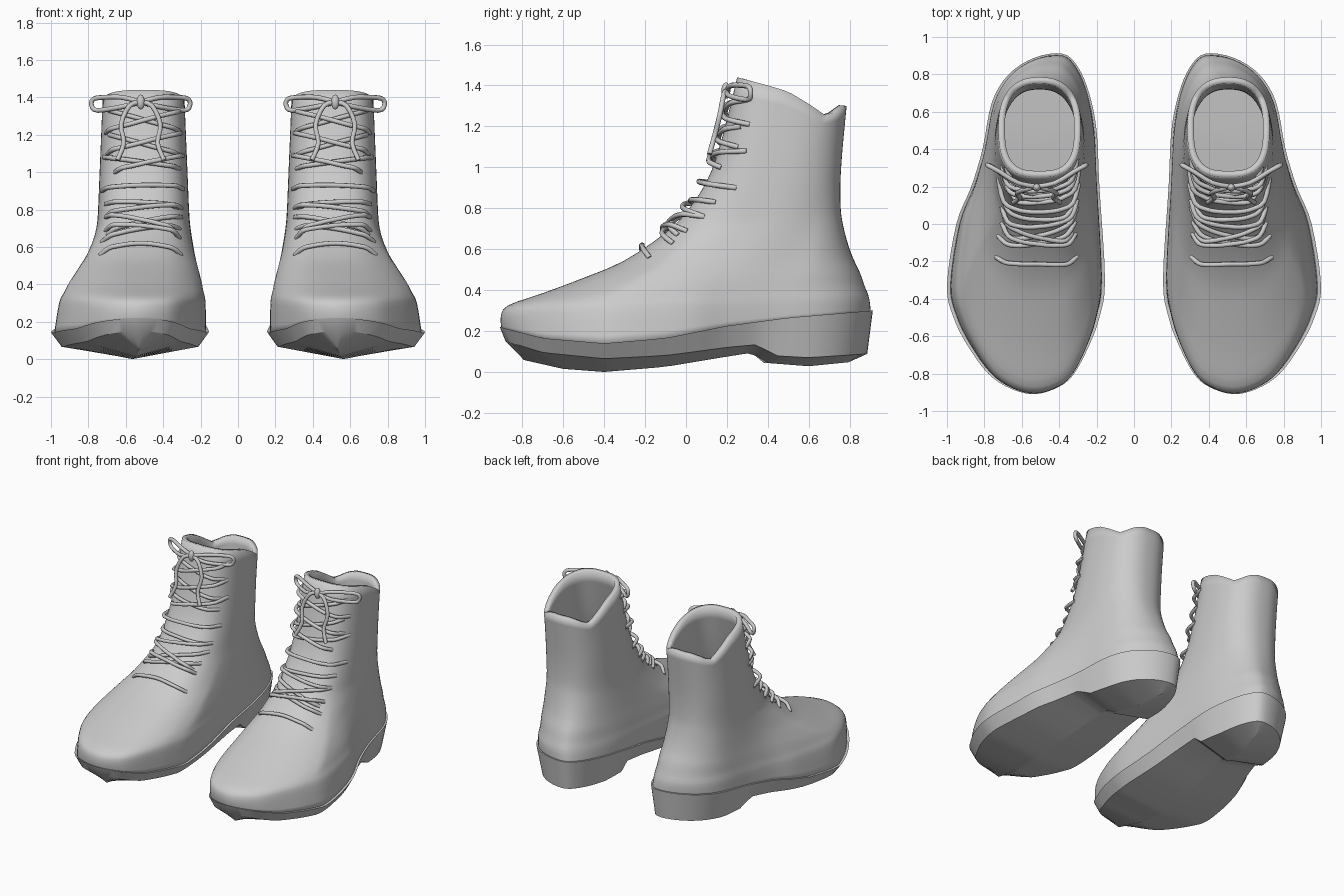
import bpy, bmesh
from math import sin, cos, pi
from mathutils import Vector
from mathutils.bvhtree import BVHTree

if "Cube" in bpy.data.objects:
    bpy.data.objects.remove(bpy.data.objects["Cube"])


def spline(pts, sub, closed):
    """Catmull-Rom curve through the points."""
    n, out = len(pts), []
    get = (lambda i: pts[i % n]) if closed else (lambda i: pts[min(max(i, 0), n - 1)])
    for i in range(n if closed else n - 1):
        a, b, c, d = (Vector(get(i + k)) for k in (-1, 0, 1, 2))
        for s in range(sub):
            t = s / sub
            out.append(0.5 * (2 * b + (c - a) * t + (2 * a - 5 * b + 4 * c - d) * t * t
                              + (3 * b - a - 3 * c + d) * t ** 3))
    if not closed:
        out.append(Vector(pts[-1]))
    return out


def table(rows, y):
    """Linear lookup over y."""
    if y <= rows[0][0]:
        return rows[0][1]
    for (y0, z0), (y1, z1) in zip(rows, rows[1:]):
        if y <= y1:
            return z0 + (z1 - z0) * (y - y0) / (y1 - y0)
    return rows[-1][1]


def loft(name, rings, angle, closed=False):
    """Skin a stack of rings into a shaded object."""
    n = len(rings[0])
    verts = [v for r in rings for v in r]
    faces = [(k * n + i, k * n + (i + 1) % n, (k + 1) * n + (i + 1) % n, (k + 1) * n + i)
             for k in range(len(rings) - 1) for i in range(n)]
    me = bpy.data.meshes.new(name)
    me.from_pydata(verts, [], faces)
    if closed:
        bm = bmesh.new()
        bm.from_mesh(me)
        bmesh.ops.remove_doubles(bm, verts=bm.verts, dist=0.0005)
        bmesh.ops.recalc_face_normals(bm, faces=bm.faces)
        bm.to_mesh(me)
        bm.free()
    ob = bpy.data.objects.new(name, me)
    bpy.context.collection.objects.link(ob)
    bpy.ops.object.select_all(action='DESELECT')
    ob.select_set(True)
    bpy.context.view_layer.objects.active = ob
    bpy.ops.object.shade_smooth_by_angle(angle=angle)
    return ob, BVHTree.FromPolygons(verts, faces)


def mirror(ob):
    m = ob.modifiers.new("pair", 'MIRROR')
    m.use_mirror_merge = False


# Footprint outline, from the toe round the outer side to the heel and back
FOOT = [(.53, -.91), (.66, -.88), (.78, -.8), (.89, -.65), (.965, -.5), (1.0, -.33), (.95, 0),
        (.87, .2), (.81, .4), (.76, .65), (.67, .8), (.53, .89), (.38, .91), (.30, .84),
        (.24, .7), (.20, .5), (.185, .2), (.155, -.3), (.185, -.5), (.24, -.65), (.32, -.8),
        (.40, -.87)]
SUB = 4
outline = spline(FOOT, SUB, True)
BACK, COUNT = 12 * SUB, 22 * SUB
OUTER = sorted((p.y, p.x) for p in outline[:BACK + 1])
INNER = sorted((p.y, p.x) for p in outline[BACK:] + outline[:1])

# Side-view height lines
SOLE_TOP = [(-.91, .22), (-.7, .165), (-.4, .14), (-.1, .165), (.2, .225), (.5, .265), (.91, .30)]
SOLE_EDGE = [(-.91, .16), (-.7, .095), (-.4, .065), (-.1, .08), (.2, .12), (.36, .135),
             (.42, .08), (.6, .07), (.91, .09)]
SOLE_KEEL = [(-.87, .10), (-.8, .06), (-.6, .015), (-.4, 0), (-.1, .025), (.2, .075),
             (.33, .095), (.38, .045), (.6, .028), (.87, .055)]
COLLAR = [(.25, 1.44), (.4, 1.40), (.5, 1.37), (.6, 1.31), (.68, 1.255), (.72, 1.265), (.78, 1.30)]
MID = [(-.91, .53), (-.33, .575), (.2, .53), (.5, .5), (.91, .42)]  # centre line x over y


def foot_ring(sx, sy, heights, dz=0):
    ring = []
    for p in outline:
        y = p.y * sy
        c = table(MID, p.y)
        ring.append((c + (p.x - c) * sx, y, table(heights, y) + dz))
    return ring


# Sole with stepped heel and keeled underside
sole, _ = loft("sole", [foot_ring(-.01, .9, SOLE_TOP), foot_ring(1, 1, SOLE_TOP),
                        foot_ring(.87, .97, SOLE_EDGE), foot_ring(-.01, .87, SOLE_KEEL)], .5, True)
mirror(sole)

# Upper: levels of front y, front z, back y, back z, blend from foot to shaft shape
LEVELS = [(-.905, .27, .895, .36, .17), (-.87, .325, .873, .42, .27), (-.7, .385, .848, .49, .38),
          (-.5, .46, .815, .56, .54), (-.3, .545, .787, .64, .73), (-.1, .68, .763, .74, .95),
          (0, .78, .755, .82, 1), (.1, .93, .755, .94, 1), (.17, 1.12, .765, 1.09, 1),
          (.25, 1.44, .785, 1.30, 1)]
base = foot_ring(.96, .99, SOLE_TOP, -.01)
columns = []
for i, p in enumerate(outline):
    f = min(max((p.y + .91) / 1.82, 0), 1)
    # matching point on the rounded shaft outline
    side, t = (1, i / BACK) if i <= BACK else (-1, (COUNT - i) / (COUNT - BACK))
    co, si = cos(pi * t), max(sin(pi * t), 0)
    e = 2 / 2.8 if co > 0 else 2 / 2.4
    u = si ** e if 0 < t < 1 else 0
    g = .5 - .5 * abs(co) ** e * (1 if co > 0 else -1)
    col = [base[i]]
    for yf, zf, yb, zb, b in LEVELS:
        half = .25 - .03 * min(max((zf - .6) / .8, 0), 1)
        v = f + (g - f) * b
        y = yf + (yb - yf) * v
        px = min(p.x, table(OUTER, y)) if side > 0 else max(p.x, table(INNER, y))
        x = px + (.505 + side * half * u - px) * b
        z = table(COLLAR, y) if zf > 1.4 else zf + (zb - zf) * v
        col.append((x, y, z))
    columns.append(spline(col, 3, False))
upper, surface = loft("boot_upper", [list(r) for r in zip(*columns)], 1.0)
wall = upper.modifiers.new("leather", 'SOLIDIFY')
wall.thickness, wall.offset = .035, -1
mirror(upper)

# Laces
lace = bpy.data.curves.new("laces", 'CURVE')
lace.dimensions = '3D'
lace.bevel_depth, lace.bevel_resolution, lace.use_fill_caps = .013, 2, True


def add_lace(pts):
    pts = spline(pts, 3, False)
    for s in (1, -1):
        sp = lace.splines.new('POLY')
        sp.points.add(len(pts) - 1)
        for q, p in zip(sp.points, pts):
            q.co = (p.x * s, p.y, p.z, 1)


# Lace rows draped over the front: inner z, outer z, rise in the middle, inner x, outer x
ROWS = [(.56, .56, .045, .30, .74), (.65, .69, .02, .31, .71), (.70, .63, .02, .31, .73),
        (.67, .76, .01, .33, .71), (.76, .67, .01, .30, .70), (.81, .76, .01, .30, .71),
        (.81, .83, .01, .32, .71), (.91, .90, .01, .29, .73), (1.02, 1.08, 0, .31, .72),
        (1.09, 1.00, 0, .29, .66), (1.09, 1.2, 0, .31, .69), (1.21, 1.10, 0, .30, .70),
        (1.22, 1.33, 0, .31, .69), (1.33, 1.21, 0, .30, .71)]
for k, (z0, z1, rise, x0, x1) in enumerate(ROWS):
    pts = []
    for j in range(9):
        t = j / 8
        z = z0 + (z1 - z0) * t + rise * (1 - (2 * t - 1) ** 2)
        hit, normal, _, _ = surface.ray_cast(Vector((x0 + (x1 - x0) * t, -2, z)), Vector((0, 1, 0)))
        if hit:
            lift = (.018 + .014 * (k % 2)) if 0 < j < 8 else -.005
            pts.append(hit + normal * lift)
    if len(pts) > 2:
        add_lace(pts)

# Bow loops and hanging tails
KNOT = Vector((.52, .2, 1.375))
LOOP = [(0, 0, 0), (.1, .02, .025), (.2, .08, .025), (.255, .11, .015), (.262, .115, -.02),
        (.23, .1, -.045), (.1, .01, -.025), (0, 0, 0)]
TAIL = [(0, 0, 0), (.06, -.015, -.02), (.105, -.035, -.12), (.09, -.06, -.22), (.125, -.085, -.31)]
for s in (1, -1):
    for shape in (LOOP, TAIL):
        add_lace([KNOT + Vector((x * s, y, z)) for x, y, z in shape])
bpy.context.collection.objects.link(bpy.data.objects.new("laces", lace))

# Bow knots
for s in (1, -1):
    bpy.ops.mesh.primitive_uv_sphere_add(segments=12, ring_count=8, radius=1,
                                         location=(KNOT.x * s, KNOT.y - .005, KNOT.z))
    knot = bpy.context.object
    knot.name = "lace_knot"
    knot.scale = (.022, .022, .04)
    bpy.ops.object.shade_smooth()
